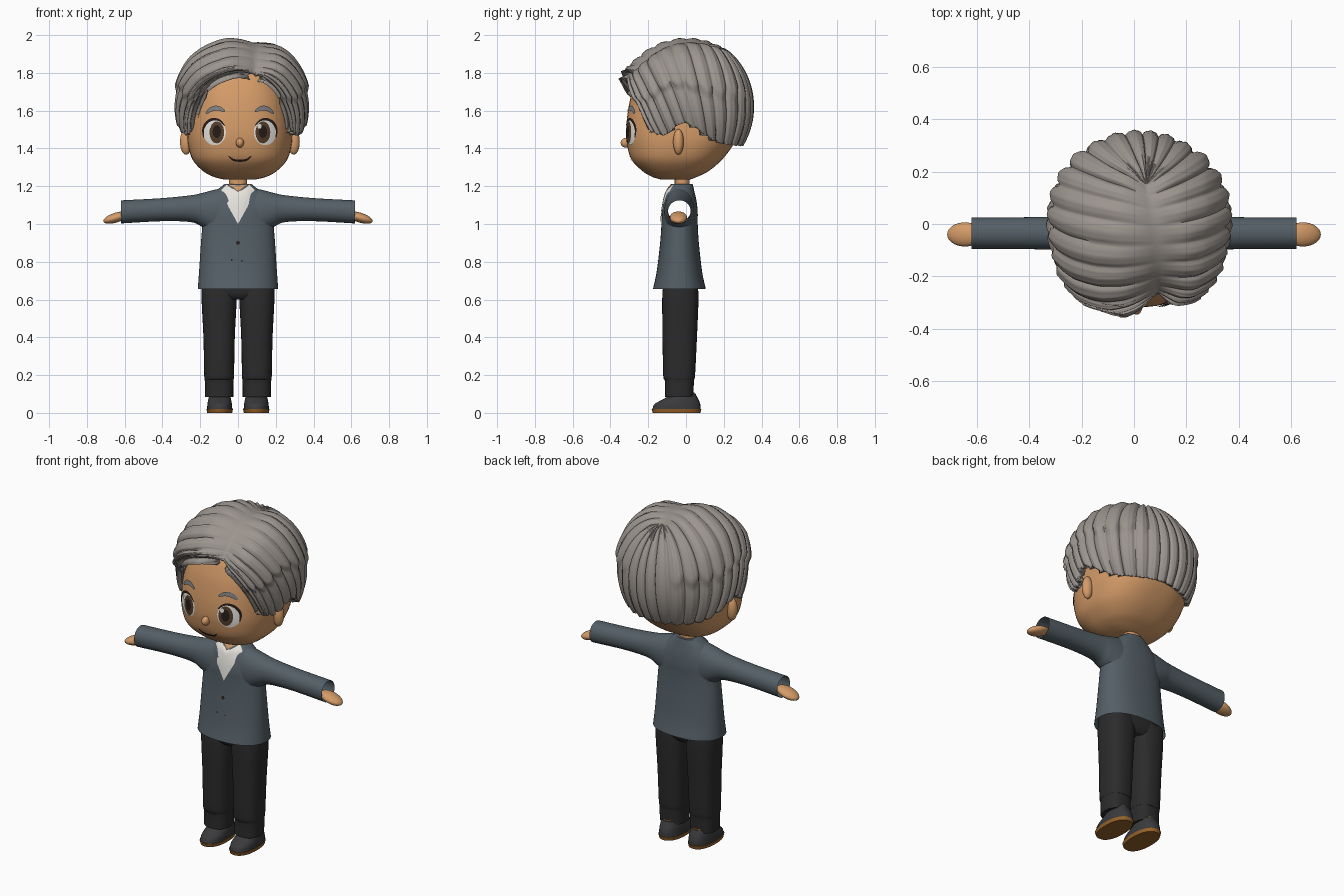
import bpy, bmesh, math
from mathutils import Vector

if "Cube" in bpy.data.objects:
    bpy.data.objects.remove(bpy.data.objects["Cube"])


def material(name, red, green, blue):
    lin = [((c / 255 + 0.055) / 1.055) ** 2.4 for c in (red, green, blue)] + [1]
    mat = bpy.data.materials.new(name)
    mat.use_nodes = True
    mat.diffuse_color = lin
    bsdf = mat.node_tree.nodes["Principled BSDF"]
    bsdf.inputs["Base Color"].default_value = lin
    bsdf.inputs["Roughness"].default_value = 0.8
    return mat


SKIN = material("skin", 212, 155, 104)
HAIR = material("grey hair", 156, 149, 143)
BROW = material("brow grey", 128, 126, 126)
JACKET = material("slate jacket", 84, 95, 102)
CLOTH = material("black cloth", 43, 43, 44)
SHIRT = material("white", 232, 229, 222)
SHOE = material("shoe charcoal", 58, 58, 61)
SOLE = material("brown sole", 150, 98, 42)
IRIS = material("brown iris", 84, 62, 44)
DARK = material("dark line", 38, 28, 24)


def clamp(v):
    return max(0.0, min(1.0, v))


def finish(name, bm, mat, angle=50, outward=True):
    """Turn a bmesh into a smooth shaded object."""
    if outward:
        bmesh.ops.recalc_face_normals(bm, faces=bm.faces)
    mesh = bpy.data.meshes.new(name)
    bm.to_mesh(mesh)
    bm.free()
    mesh.materials.append(mat)
    ob = bpy.data.objects.new(name, mesh)
    bpy.context.scene.collection.objects.link(ob)
    shade(ob, angle)
    return ob


def shade(ob, angle):
    bpy.ops.object.select_all(action="DESELECT")
    ob.select_set(True)
    bpy.context.view_layer.objects.active = ob
    bpy.ops.object.shade_smooth_by_angle(angle=math.radians(angle))


def spline(rows, steps):
    """Catmull-Rom through rows of numbers."""
    out = []
    for i in range(len(rows) - 1):
        a, b, c, d = (rows[max(0, min(len(rows) - 1, i + k))] for k in (-1, 0, 1, 2))
        for s in range(steps):
            t = s / steps
            out.append([q + t / 2 * (r - p + t * (2 * p - 5 * q + 4 * r - w + t * (3 * (q - r) + w - p)))
                        for p, q, r, w in zip(a, b, c, d)])
    return out + [list(rows[-1])]


def loft(name, rows, mat, centre=0.0, power=2.3, side=1, along_x=False, steps=4, n=40, angle=50):
    """Rows are (position, half width, low, high) of superellipse sections."""
    bm = bmesh.new()
    rings = []
    for pos, half, low, high in spline(rows, steps):
        ring = []
        for k in range(n):
            c, s = math.cos(math.tau * k / n), math.sin(math.tau * k / n)
            a = centre + half * math.copysign(abs(c) ** (2 / power), c)
            b = (low + high) / 2 + (high - low) / 2 * math.copysign(abs(s) ** (2 / power), s)
            ring.append(bm.verts.new((side * pos, a, b) if along_x else (a, b, pos)))
        rings.append(ring)
    for lo, hi in zip(rings, rings[1:]):
        for k in range(n):
            bm.faces.new((lo[k], lo[k - 1], hi[k - 1], hi[k]))
    bm.faces.new(rings[0])
    bm.faces.new(rings[-1])
    return finish(name, bm, mat, angle)


def ellipsoid(name, mat, at, radii, tilt=0.0):
    bpy.ops.mesh.primitive_uv_sphere_add(segments=32, ring_count=18, location=at, rotation=(0, tilt, 0))
    ob = bpy.context.object
    ob.name = name
    ob.scale = radii
    ob.data.materials.append(mat)
    shade(ob, 60)


def front_of(rows, centre, power):
    """Gives the front y of a lofted body at any x and z."""
    dense = spline(rows, 6)

    def front(x, z):
        for p, q in zip(dense, dense[1:]):
            if z <= q[0]:
                break
        t = clamp((z - p[0]) / (q[0] - p[0]))
        half, low, high = (u + t * (v - u) for u, v in zip(p[1:], q[1:]))
        r = clamp(abs((x - centre) / half))
        return (low + high) / 2 - (high - low) / 2 * (1 - r ** power) ** (1 / power)
    return front


def plate(name, outline, mat, front, lift):
    """Thin patch that follows the body under it."""
    bm = bmesh.new()
    n = len(outline)
    cx, cz = (sum(p[k] for p in outline) / n for k in (0, 1))
    rings = []
    for r in (0.01, 0.25, 0.5, 0.75, 1):
        pts = [(cx + r * (x - cx), cz + r * (z - cz)) for x, z in outline]
        rings.append([bm.verts.new((x, front(x, z) - lift, z)) for x, z in pts])
    for a, b in zip(rings, rings[1:]):
        for k in range(n):
            bm.faces.new((a[k - 1], a[k], b[k], b[k - 1]))
    bm.faces.new(rings[0])
    finish(name, bm, mat)


def oval(x, z, rx, rz, n=28):
    return [(x + rx * math.cos(math.tau * k / n), z + rz * math.sin(math.tau * k / n)) for k in range(n)]


def stroke(name, points, width, mat, front, lift):
    """Tapered band along a curve on the body."""
    path = spline(points, 8)
    bm = bmesh.new()
    pairs = []
    for i, (x, z) in enumerate(path):
        w = width * (0.35 + 0.65 * math.sin(math.pi * i / (len(path) - 1))) / 2
        a, b = path[max(0, i - 1)], path[min(len(path) - 1, i + 1)]
        d = Vector((b[0] - a[0], b[1] - a[1])).normalized() * w
        pts = ((x - d.y, z + d.x), (x + d.y, z - d.x))
        pairs.append([bm.verts.new((u, front(u, v) - lift, v)) for u, v in pts])
    for p, q in zip(pairs, pairs[1:]):
        bm.faces.new((p[0], p[1], q[1], q[0]))
    finish(name, bm, mat)


# Head, ears, nose and neck
MID = 0.01
head_rows = [(1.235, .08, -.13, .02), (1.25, .14, -.18, .06), (1.28, .195, -.23, .12), (1.34, .25, -.288, .19),
             (1.42, .274, -.312, .25), (1.5, .278, -.317, .28), (1.6, .27, -.307, .29), (1.7, .25, -.285, .28),
             (1.8, .21, -.24, .24), (1.88, .13, -.15, .15)]
loft("head", head_rows, SKIN, MID, 2.5, steps=6, n=64)
face = front_of(head_rows, MID, 2.5)
ellipsoid("nose", SKIN, (MID, -.318, 1.43), (.021, .028, .026))
loft("neck", [(1.15, .05, -.065, .025), (1.2, .048, -.06, .02), (1.27, .05, -.06, .02)], SKIN)

# Face details, mirrored about the middle of the face
for s, label in ((1, "left"), (-1, "right")):
    ellipsoid(label + "_ear", SKIN, (MID + s * .285, -.04, 1.435), (.032, .028, .068))
    ex, ez = MID + s * .134, 1.485
    plate(label + "_eye_white", oval(ex, ez, .06, .068), SHIRT, face, .004)
    plate(label + "_iris", oval(ex - s * .012, ez, .039, .058), IRIS, face, .006)
    plate(label + "_pupil", oval(ex - s * .012, ez + .004, .022, .034), DARK, face, .0075)
    plate(label + "_eye_glint", oval(ex - .03, ez + .032, .011, .013, 14), SHIRT, face, .009)
    lash = [(ex + s * .062 * math.cos(a), ez + .07 * math.sin(a)) for a in (-.4, .2, .8, 1.4, 2, 2.6)]
    stroke(label + "_lash", lash, .014, DARK, face, .007)
    brow = [(MID + s * x, z) for x, z in ((.08, 1.596), (.115, 1.613), (.15, 1.608), (.178, 1.585))]
    stroke(label + "_brow", brow, .026, BROW, face, .009)
stroke("mouth", [(MID - .06, 1.36), (MID - .03, 1.338), (MID + .03, 1.338), (MID + .06, 1.36)], .012, DARK, face, .004)

# Hair: locks sweep from the parting to the hem
CORE = Vector((.02, .005, 1.62))
RADII = (.343, .343, .368)
PART, CROWN = Vector((.1, -.3, 1.81)), Vector((.05, .16, 1.95))
# Rows: place on parting, hem point, sweep control point
left = [(0, -.24, -.19, 1.5, -.2, -.325, 1.86), (.12, -.3, -.12, 1.46, -.31, -.25, 1.78),
        (.4, -.33, 0, 1.53, -.33, -.1, 1.85), (.75, -.29, .19, 1.4, -.3, .1, 1.85),
        (1, -.16, .3, 1.38, -.17, .25, 1.85), (1, .02, .35, 1.38, .04, .33, 1.83)]
right = [(t, .04 - x, y, z, .04 - a, b, c - .1 * (t == 0)) for t, x, y, z, a, b, c in reversed(left[:5])]
columns = spline(left + right, 26)
LOCKS, STEPS = 26, 44
bm = bmesh.new()
grid = []
for i, (t, x, y, z, a, b, c) in enumerate(columns):
    u = i / (len(columns) - 1)
    phase = math.pi * LOCKS * (u + .006 * math.sin(25 * u))
    ridge = abs(math.sin(phase)) ** .6
    start, sweep, hem = PART.lerp(CROWN, clamp(t)), Vector((a, b, c)), Vector((x, y, z))
    line = []
    for j in range(STEPS + 1):
        v = j / STEPS
        d = start * (1 - v) ** 2 + sweep * 2 * v * (1 - v) + hem * v * v - CORE
        size = Vector([d[k] / RADII[k] for k in range(3)]).length
        out = d.normalized()
        grow = clamp(v / .2) * (.02 * ridge - .011 + .004 * abs(math.sin(3 * phase)))
        grow -= .022 * (1 - clamp(v / .15))
        over = clamp((.6 + .07 * ridge - v) / .05) * clamp(v * 5)
        grow += .016 * over * clamp((abs(d.x) - .1) / .1)
        p = CORE + d / size + out * grow
        p.y -= (.055 if u < .5 else .025) * clamp(-out.y) * clamp((p.z - 1.6) / .2) * clamp(v * 4)
        line.append(bm.verts.new(p))
    grid.append(line)
for p, q in zip(grid, grid[1:]):
    for j in range(STEPS):
        bm.faces.new((p[j], p[j + 1], q[j + 1], q[j]))
bmesh.ops.remove_doubles(bm, verts=bm.verts, dist=.0008)
bmesh.ops.recalc_face_normals(bm, faces=bm.faces)
if sum(f.normal.dot(f.calc_center_median() - CORE) for f in bm.faces) < 0:
    bmesh.ops.reverse_faces(bm, faces=bm.faces)
hair = finish("hair", bm, HAIR, 60, outward=False)
shell = hair.modifiers.new("thickness", "SOLIDIFY")
shell.thickness, shell.offset = .04, -1

# Jacket: body and sleeves joined, then opened at hem and cuffs
body_rows = [(.655, .213, -.175, .105), (.75, .206, -.155, .085), (.9, .196, -.137, .068), (1.0, .188, -.13, .062),
             (1.06, .183, -.128, .062), (1.12, .162, -.118, .056), (1.17, .122, -.104, .045), (1.212, .07, -.08, .035)]
sleeve_rows = [(.06, .08, .92, 1.195), (.13, .08, .95, 1.18), (.19, .074, .985, 1.164), (.25, .066, 1.01, 1.152),
               (.4, .061, 1.015, 1.137), (.62, .06, 1.003, 1.125)]
jacket = loft("jacket", body_rows, JACKET, steps=5, n=56)
for s in (1, -1):
    sleeve = loft("sleeve", sleeve_rows, JACKET, -.035, 2.1, s, True, steps=6)
    join = jacket.modifiers.new("join", "BOOLEAN")
    join.operation, join.solver, join.object = "UNION", "EXACT", sleeve
    bpy.context.view_layer.objects.active = jacket
    bpy.ops.object.modifier_apply(modifier=join.name)
    bpy.data.objects.remove(sleeve)
bm = bmesh.new()
bm.from_mesh(jacket.data)
ends = [f for f in bm.faces if all(abs(v.co.x) > .619 or v.co.z < .656 for v in f.verts)]
bmesh.ops.delete(bm, geom=ends, context="FACES")
bm.to_mesh(jacket.data)
bm.free()
shade(jacket, 50)

# Shirt front, open neck and buttons
chest = front_of(body_rows, 0, 2.3)
plate("shirt_front", [(-.088, 1.18), (-.06, 1.209), (0, 1.172), (.06, 1.209), (.088, 1.18), (.05, 1.09), (0, 1.0),
                      (-.05, 1.09)], SHIRT, chest, .005)
plate("open_neck", [(-.056, 1.21), (.056, 1.21), (0, 1.172)], SKIN, chest, .004)
for x, z, r in ((0, .9, .01), (-.033, .81, .005), (.02, .805, .004)):
    plate("button", oval(x, z, r, r, 14), DARK, chest, .005)

# Trousers, shoes and hands
loft("trouser_hips", [(.6, .15, -.1, .04), (.64, .19, -.122, .062), (.76, .188, -.115, .06)], CLOTH)
for s, label in ((1, "left"), (-1, "right")):
    loft(label + "_trouser_leg", [(.085, .075, -.112, .04), (.17, .076, -.112, .042), (.2, .079, -.121, .048),
                                  (.4, .083, -.124, .058), (.6, .093, -.126, .066), (.68, .092, -.12, .062)],
         CLOTH, s * .1, 2.5)
    mid = s * .097
    loft(label + "_sole", [(0, .066, -.176, .076), (.02, .07, -.182, .081)], SOLE, mid, steps=1)
    loft(label + "_shoe", [(.018, .067, -.178, .078), (.045, .065, -.168, .076), (.068, .061, -.13, .068),
                           (.09, .055, -.09, .056), (.102, .05, -.082, .05)], SHOE, mid)
    loft(label + "_shoe_lining", [(.1, .048, -.078, .046), (.108, .046, -.076, .044)], SOLE, mid, steps=1)
    ellipsoid(label + "_hand", SKIN, (s * .645, -.04, 1.034), (.071, .046, .026), s * .3)
